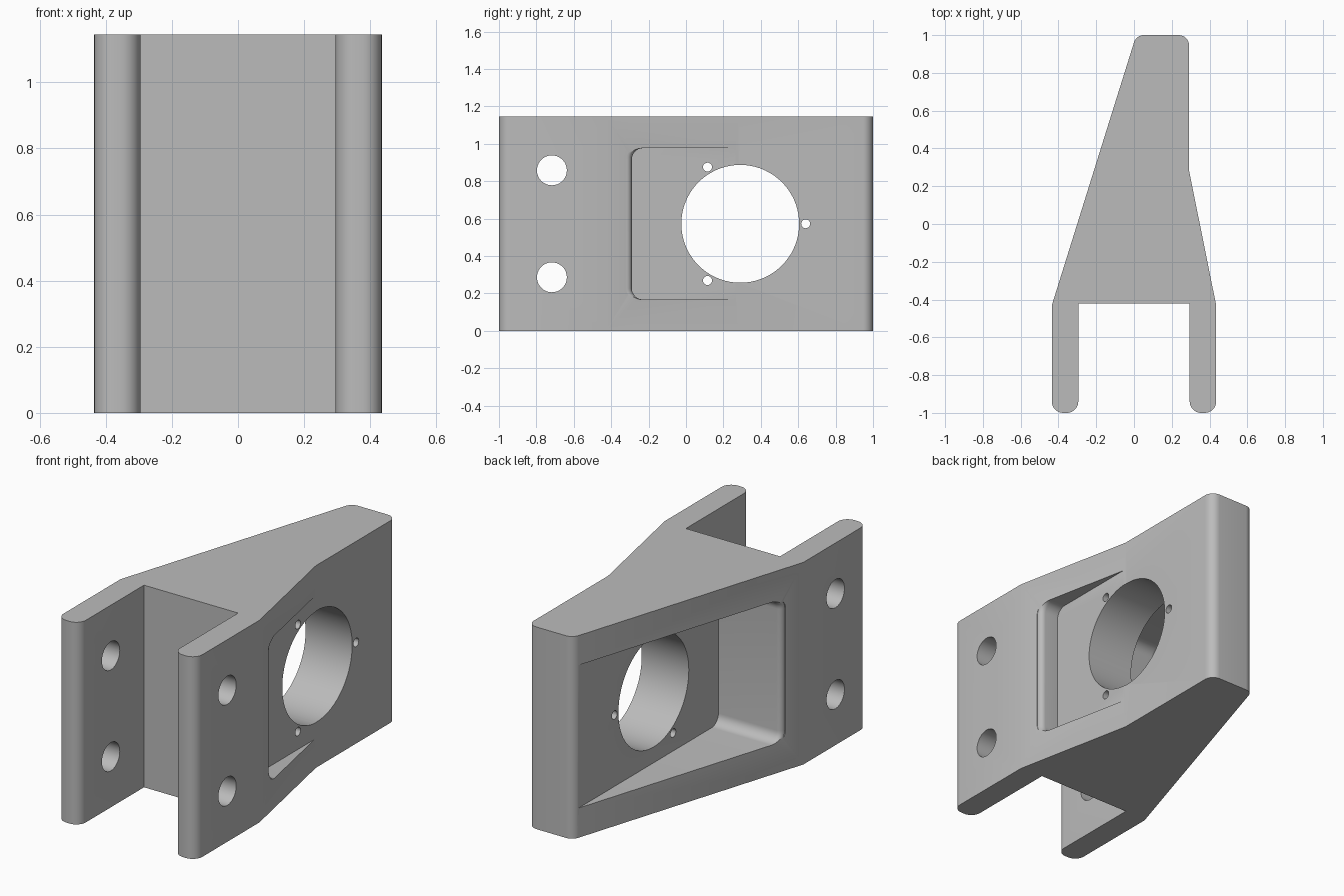
import bpy
import bmesh
import math
from mathutils import Vector, Matrix

cube = bpy.data.objects.get("Cube")
if cube:
    bpy.data.objects.remove(cube, do_unlink=True)

HEIGHT = 1.145
MID = HEIGHT / 2

grey = bpy.data.materials.new("plain grey")
grey.use_nodes = True
colour = (0.5, 0.5, 0.5, 1)
grey.diffuse_color = colour
grey.node_tree.nodes["Principled BSDF"].inputs["Base Color"].default_value = colour


def fillet(points, steps=8):
    """Round the corners of an outline of (a, b, radius) points."""
    out = []
    for i, (a, b, r) in enumerate(points):
        p = Vector((a, b))
        if not r:
            out.append(p)
            continue
        u = (Vector(points[i - 1][:2]) - p).normalized()
        v = (Vector(points[(i + 1) % len(points)][:2]) - p).normalized()
        half = u.angle(v) / 2
        centre = p + (u + v).normalized() * (r / math.sin(half))
        start = p + u * (r / math.tan(half)) - centre
        end = p + v * (r / math.tan(half)) - centre
        sweep = start.angle_signed(end)
        for k in range(steps + 1):
            out.append(centre + Matrix.Rotation(-sweep * k / steps, 2) @ start)
    return out


def loft(name, rings):
    """Skin a closed solid through rings of equal length."""
    bm = bmesh.new()
    loops = [[bm.verts.new(p) for p in ring] for ring in rings]
    n = len(loops[0])
    for low, high in zip(loops, loops[1:]):
        for i in range(n):
            j = (i + 1) % n
            bm.faces.new((low[i], low[j], high[j], high[i]))
    bm.faces.new(loops[0][::-1])
    bm.faces.new(loops[-1])
    bmesh.ops.recalc_face_normals(bm, faces=bm.faces)
    mesh = bpy.data.meshes.new(name)
    bm.to_mesh(mesh)
    bm.free()
    mesh.materials.append(grey)
    obj = bpy.data.objects.new(name, mesh)
    bpy.context.collection.objects.link(obj)
    return obj


def cut(body, cutter):
    cutter.hide_render = True
    bpy.context.view_layer.objects.active = body
    mod = body.modifiers.new("cut", "BOOLEAN")
    mod.operation = "DIFFERENCE"
    mod.solver = "EXACT"
    mod.object = cutter
    bpy.ops.object.modifier_apply(modifier=mod.name)
    bpy.data.objects.remove(cutter, do_unlink=True)


def drill(body, y, z, r, sides):
    """Bore a round hole right through along x."""
    ring = [(y + r * math.cos(math.tau * k / sides),
             z + r * math.sin(math.tau * k / sides)) for k in range(sides)]
    cut(body, loft("drill", [[(x, *p) for p in ring] for x in (-1, 1)]))


def pocket(body, side, floor, rim):
    """Recess with rounded front corners and a softened front rim."""
    r = 0.03
    sections = [(floor, 0)]
    for k in range(7):
        t = math.pi / 2 * k / 6
        sections.append((rim - r + r * math.sin(t), r * (1 - math.cos(t))))
    sections.append((0.7, r))
    rings = []
    for x, flare in sections:
        y = -0.29 - flare
        outline = fillet([(y, 0.168, 0.06), (1.2, 0.168, 0),
                          (1.2, HEIGHT - 0.168, 0), (y, HEIGHT - 0.168, 0.06)])
        rings.append([(side * x, *p) for p in outline])
    cut(body, loft("pocket", rings))


# Forked body, extruded from its plan outline
plan = fillet([
    (-0.435, -1, 0.06), (-0.295, -1, 0.06), (-0.295, -0.42, 0),
    (0.295, -0.42, 0), (0.295, -1, 0.06), (0.435, -1, 0.06),
    (0.435, -0.43, 0), (0.292, 0.28, 0), (0.292, 1, 0.055),
    (0.012, 1, 0.055), (-0.435, -0.43, 0)])
bracket = loft("fork_bracket", [[(*p, z) for p in plan] for z in (0, HEIGHT)])

# Pockets in both sloping flanks
pocket(bracket, 1, 0.295, 0.41)
pocket(bracket, -1, 0.0, 0.395)

# Large bore with three small screw holes around it
drill(bracket, 0.29, MID, 0.315, 72)
for k in range(3):
    a = math.tau * k / 3
    drill(bracket, 0.29 + 0.35 * math.cos(a), MID + 0.35 * math.sin(a), 0.024, 20)

# Pin holes through both fork arms
for offset in (-0.286, 0.286):
    drill(bracket, -0.717, MID + offset, 0.08, 36)

bpy.ops.object.select_all(action="DESELECT")
bracket.select_set(True)
bpy.context.view_layer.objects.active = bracket
bpy.ops.object.shade_smooth_by_angle(angle=math.radians(25))
